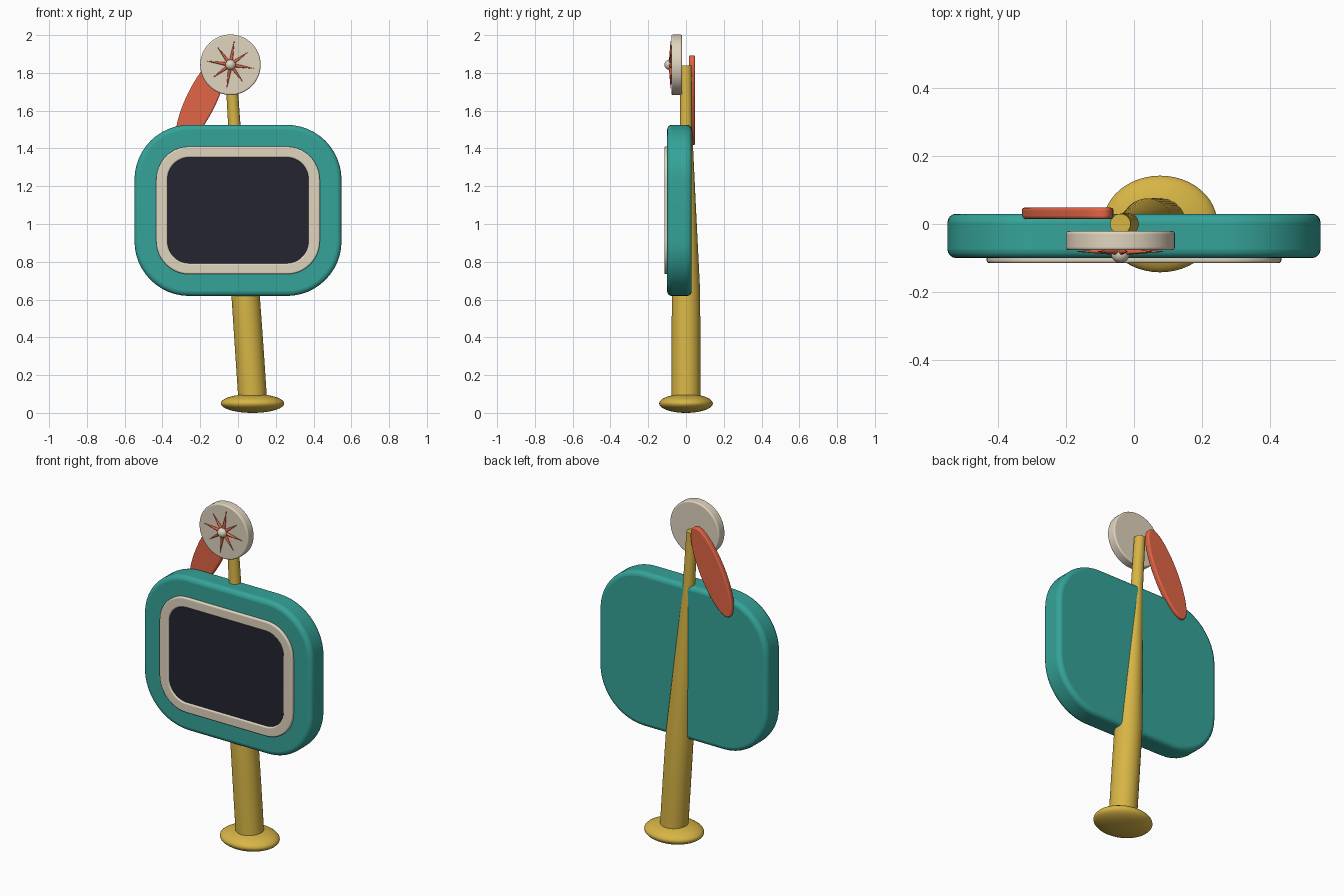
import bpy, bmesh, math
from mathutils import Matrix

if "Cube" in bpy.data.objects:
    bpy.data.objects.remove(bpy.data.objects["Cube"])


def material(name, rgb):
    m = bpy.data.materials.new(name)
    m.diffuse_color = (*rgb, 1)
    m.use_nodes = True
    m.node_tree.nodes["Principled BSDF"].inputs["Base Color"].default_value = m.diffuse_color
    return m


TEAL = material("teal", (0.035, 0.37, 0.32))
CREAM = material("cream", (0.75, 0.66, 0.52))
DARK = material("dark_glass", (0.017, 0.018, 0.03))
GOLD = material("gold", (0.68, 0.46, 0.06))
RED = material("coral_red", (0.76, 0.13, 0.06))


def finish(name, bm, mat, bevel=0):
    bmesh.ops.recalc_face_normals(bm, faces=bm.faces)
    me = bpy.data.meshes.new(name)
    bm.to_mesh(me)
    bm.free()
    ob = bpy.data.objects.new(name, me)
    bpy.context.collection.objects.link(ob)
    me.materials.append(mat)
    if bevel:
        b = ob.modifiers.new("bevel", "BEVEL")
        b.width, b.segments = bevel, 4
        b.limit_method, b.angle_limit = "ANGLE", math.radians(50)
    bpy.ops.object.select_all(action="DESELECT")
    bpy.context.view_layer.objects.active = ob
    ob.select_set(True)
    bpy.ops.object.shade_smooth_by_angle(angle=math.radians(40))
    return ob


def loft(rings, closed=False):
    """Bridge equal-length point rings; cap the ends unless closed."""
    bm = bmesh.new()
    loops = [[bm.verts.new(p) for p in r] for r in rings]
    n = len(loops[0])
    pairs = list(zip(loops, loops[1:])) + ([(loops[-1], loops[0])] if closed else [])
    for a, b in pairs:
        for i in range(n):
            j = (i + 1) % n
            bm.faces.new((a[i], a[j], b[j], b[i]))
    if not closed:
        bm.faces.new(loops[0])
        bm.faces.new(loops[-1])
    return bm


def rounded_rect(hw, hh, r, seg=12):
    pts = []
    for k, (sx, sz) in enumerate(((1, 1), (-1, 1), (-1, -1), (1, -1))):
        for i in range(seg + 1):
            a = math.pi / 2 * (k + i / seg)
            pts.append((sx * (hw - r) + r * math.cos(a), sz * (hh - r) + r * math.sin(a)))
    return pts


def ellipse(rx, rz, tilt=0, n=64):
    c, s = math.cos(tilt), math.sin(tilt)
    ring = [(rx * math.cos(2 * math.pi * i / n), rz * math.sin(2 * math.pi * i / n)) for i in range(n)]
    return [(x * c + z * s, z * c - x * s) for x, z in ring]


def at(outline, cx, cz, y):
    return [(cx + x, y, cz + z) for x, z in outline]


def plate(name, outline, cx, cz, y0, y1, mat, bevel):
    return finish(name, loft([at(outline, cx, cz, y0), at(outline, cx, cz, y1)]), mat, bevel)


def ellipsoid(name, centre, radii, mat):
    bm = bmesh.new()
    bmesh.ops.create_uvsphere(bm, u_segments=48, v_segments=24, radius=1,
                              matrix=Matrix.Translation(centre) @ Matrix.Diagonal((*radii, 1)))
    return finish(name, bm, mat)


# Foot and leaning, tapering pole
ellipsoid("base", (0.077, 0, 0.05), (0.168, 0.142, 0.05), GOLD)
stations = ((0.079, 0.05, 0.076), (0.059, 0.35, 0.076), (0.039, 0.64, 0.075),
            (0.01, 1.08, 0.053), (-0.018, 1.5, 0.033), (-0.04, 1.84, 0.030))
finish("pole", loft([[(x + px, py, z) for px, py in ellipse(r, r, n=40)]
                     for x, z, r in stations]), GOLD)

# Sign panel, raised frame and screen
MID = 1.072
plate("panel", rounded_rect(0.548, 0.453, 0.29), 0, MID, -0.1, 0.03, TEAL, 0.025)
outer, inner = rounded_rect(0.433, 0.338, 0.175), rounded_rect(0.373, 0.28, 0.115)
finish("screen_frame", loft([at(outer, 0, MID, -0.09), at(outer, 0, MID, -0.115),
                             at(inner, 0, MID, -0.115), at(inner, 0, MID, -0.09)], True),
       CREAM, 0.008)
plate("screen", rounded_rect(0.378, 0.285, 0.12), 0, MID, -0.09, -0.106, DARK, 0)

# Tilted oval paddle behind the head
plate("paddle", ellipse(0.079, 0.261, math.radians(26)), -0.195, 1.655, 0.015, 0.048, RED, 0.008)

# Round head with starburst and hub
HX, HZ = -0.04, 1.843
plate("head_disc", ellipse(0.16, 0.16), HX, HZ, -0.077, -0.021, CREAM, 0.008)
for i in range(8):
    length = 0.127 if i % 2 == 0 else 0.112
    turn = math.radians(9 + 45 * i)
    bm = bmesh.new()
    bmesh.ops.create_cone(bm, cap_ends=True, segments=12, radius1=0.011, radius2=0.001, depth=length,
                          matrix=Matrix.Translation((HX, -0.081, HZ)) @ Matrix.Rotation(turn, 4, "Y")
                          @ Matrix.Translation((0, 0, length / 2)))
    finish(f"star_ray_{i + 1}", bm, RED)
ellipsoid("star_hub", (HX, -0.088, HZ), (0.027, 0.026, 0.027), CREAM)
